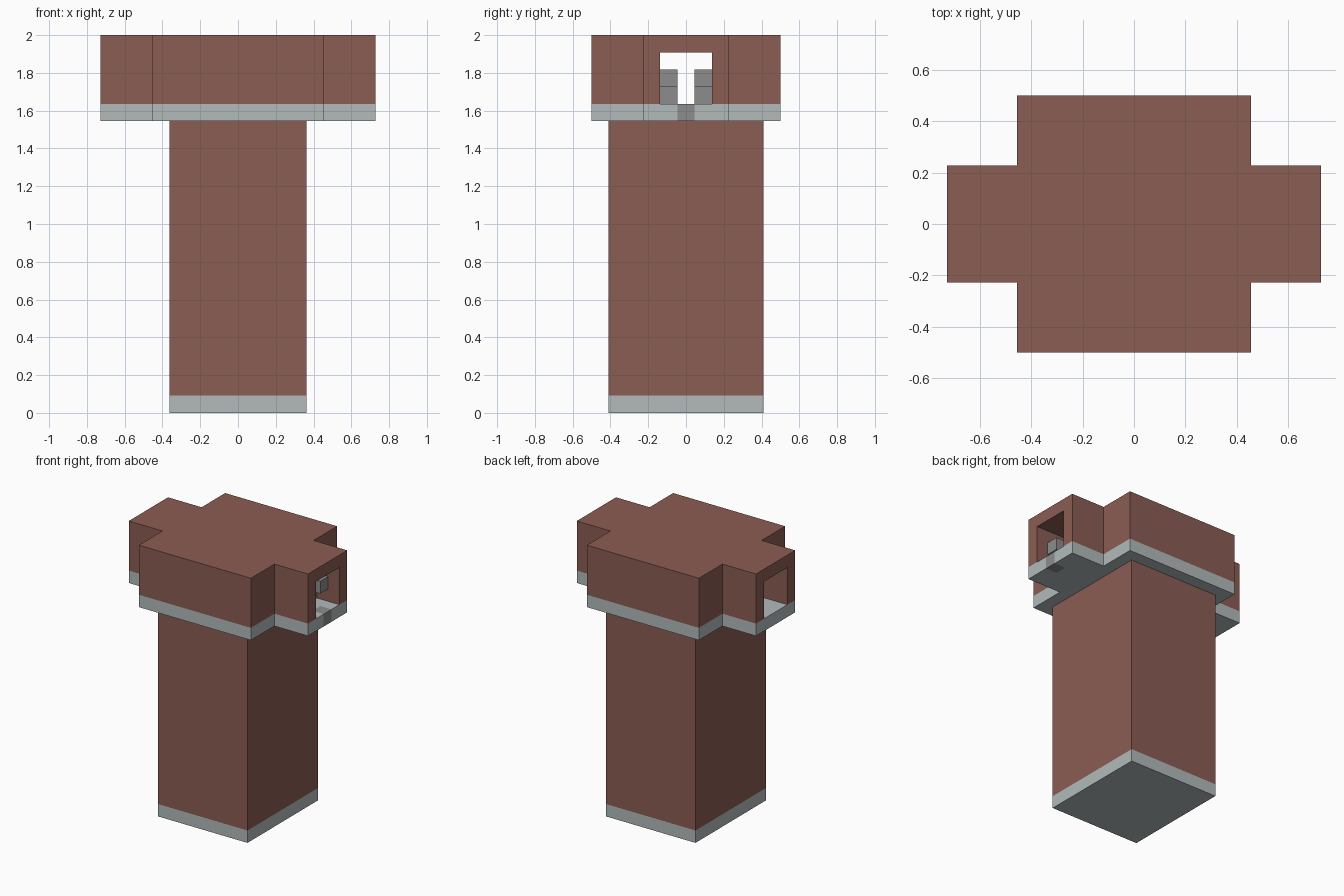
import bpy
import bmesh

if "Cube" in bpy.data.objects:
    bpy.data.objects.remove(bpy.data.objects["Cube"], do_unlink=True)

U = 2 / 22  # block size: the model is 22 blocks tall


def material(name, colour):
    mat = bpy.data.materials.new(name)
    mat.use_nodes = True
    mat.diffuse_color = (*colour, 1)
    mat.node_tree.nodes["Principled BSDF"].inputs["Base Color"].default_value = (*colour, 1)
    return mat


brown = material("brick brown", (0.258, 0.109, 0.087))
pale = material("pale stone", (0.445, 0.497, 0.491))
grey = material("mid grey", (0.262, 0.262, 0.262))


def prism(name, outline, z0, z1, mat):
    """Extrude a flat outline, given in blocks, from z0 up to z1."""
    bm = bmesh.new()
    base = bm.faces.new([bm.verts.new((x * U, y * U, z0 * U)) for x, y in outline])
    top = bmesh.ops.extrude_face_region(bm, geom=[base])["geom"]
    verts = [v for v in top if isinstance(v, bmesh.types.BMVert)]
    bmesh.ops.translate(bm, verts=verts, vec=(0, 0, (z1 - z0) * U))
    bmesh.ops.recalc_face_normals(bm, faces=bm.faces)
    mesh = bpy.data.meshes.new(name)
    bm.to_mesh(mesh)
    bm.free()
    mesh.materials.append(mat)
    obj = bpy.data.objects.new(name, mesh)
    bpy.context.collection.objects.link(obj)
    return obj


def box(name, x0, x1, y0, y1, z0, z1, mat):
    return prism(name, [(x0, y0), (x1, y0), (x1, y1), (x0, y1)], z0, z1, mat)


def cut(target, cutter):
    cutter.hide_render = True
    mod = target.modifiers.new("cut", "BOOLEAN")
    mod.operation = "DIFFERENCE"
    mod.solver = "EXACT"
    mod.object = cutter
    bpy.context.view_layer.objects.active = target
    bpy.ops.object.modifier_apply(modifier=mod.name)
    bpy.data.objects.remove(cutter, do_unlink=True)


# Tower shaft on its stone footing
box("footing", -4, 4, -4.5, 4.5, 0, 1, pale)
box("shaft", -4, 4, -4.5, 4.5, 1, 17, brown)

# Cross-shaped head: stone slab below, brown block above
quarter = [(8, 2.5), (5, 2.5), (5, 5.5)]
cross = quarter + [(-x, y) for x, y in reversed(quarter)]
cross += [(-x, -y) for x, y in cross]
slab = prism("head_slab", cross, 17, 18, pale)
head = prism("head", cross, 18, 22, brown)

# Tunnel running through the head from end to end
cut(head, box("tunnel_cutter", -9, 9, -1.5, 1.5, 17.5, 21, brown))

# Grey insert at the lip of the tunnel floor
cut(slab, box("lip_cutter", 7, 9, -0.5, 0.5, 16, 19, pale))
box("lip_insert", 7, 8, -0.5, 0.5, 17, 18, grey)

# Stepped grey blocks on both tunnel walls
for side, y in (("right", -1.5), ("left", 0.5)):
    box(side + "_upper_block", 6, 7, y, y + 1, 19, 20, grey)
    box(side + "_lower_block", 5, 6, y, y + 1, 18, 19, grey)
